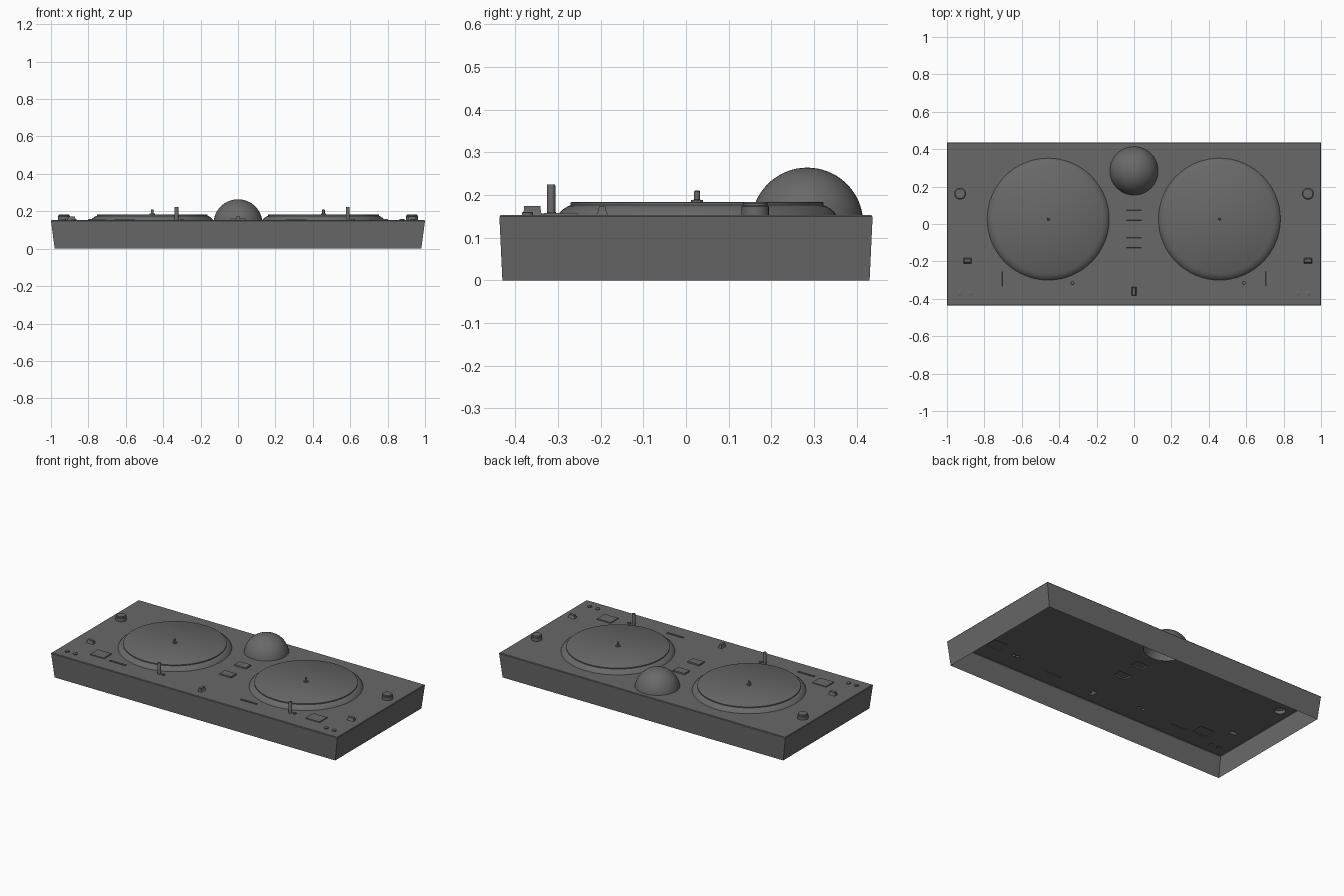
import bpy, bmesh, math

if "Cube" in bpy.data.objects:
    bpy.data.objects.remove(bpy.data.objects["Cube"])

TOP = 0.153          # height of the deck surface
holes = []           # outlines cut in the deck plate under each raised part

dark = bpy.data.materials.new("dark_grey")
dark.diffuse_color = (0.14, 0.14, 0.14, 1)
dark.use_nodes = True
dark.node_tree.nodes["Principled BSDF"].inputs["Base Color"].default_value = dark.diffuse_color


def make(name, bm, smooth=True):
    me = bpy.data.meshes.new(name)
    bm.to_mesh(me)
    bm.free()
    me.materials.append(dark)
    ob = bpy.data.objects.new(name, me)
    bpy.context.collection.objects.link(ob)
    if smooth:
        bpy.ops.object.select_all(action='DESELECT')
        ob.select_set(True)
        bpy.context.view_layer.objects.active = ob
        bpy.ops.object.shade_smooth_by_angle(angle=math.radians(35))
    return ob


def loft(name, loops, cap=True, smooth=True):
    """Skin a stack of equal-length loops, listed from bottom to top."""
    bm = bmesh.new()
    rings = [[bm.verts.new(p) for p in loop] for loop in loops]
    n = len(rings[0])
    for a, b in zip(rings, rings[1:]):
        for i in range(n):
            j = (i + 1) % n
            bm.faces.new((a[i], a[j], b[j], b[i]))
    if cap:
        bm.faces.new(rings[-1])
    return make(name, bm, smooth)


def ring(x, y, r, z, n):
    return [(x + r * math.cos(2 * math.pi * i / n),
             y + r * math.sin(2 * math.pi * i / n), z) for i in range(n)]


def rect(x, y, hx, hy, z):
    return [(x - hx, y - hy, z), (x + hx, y - hy, z),
            (x + hx, y + hy, z), (x - hx, y + hy, z)]


def round_part(name, x, y, profile, n=24, hole=True):
    loops = [ring(x, y, r, z, n) for r, z in profile]
    if hole:
        holes.append(loops[0])
    return loft(name, loops)


def block(name, x, y, steps):
    loops = [rect(x, y, hx, hy, z) for hx, hy, z in steps]
    holes.append(loops[0])
    return loft(name, loops, smooth=False)


# Case walls, open underneath
loft("case_walls", [rect(0, 0, 0.98, 0.43, 0), rect(0, 0, 1.0, 0.437, 0.149),
                    rect(0, 0, 0.997, 0.434, TOP)], cap=False, smooth=False)

# Domed centre ball
R, CZ = 0.131, 0.133
a0 = math.asin((TOP - CZ) / R)
dome = []
for i in range(17):
    a = a0 + (math.pi / 2 - 0.02 - a0) * i / 16
    dome.append((R * math.cos(a), CZ + R * math.sin(a)))
round_part("centre_dome", 0, 0.284, dome, 48)

# Turntables: platter resting on the deck, spindle, arm post, button and slot
for side, cx in (("left", -0.459), ("right", 0.457)):
    round_part(side + "_platter", cx, 0.026,
               [(0.326, TOP), (0.322, 0.159), (0.313, 0.167), (0.302, 0.174),
                (0.296, 0.176), (0.296, 0.182), (0.293, 0.184)], 64, hole=False)
    round_part(side + "_spindle", cx, 0.026,
               [(0.014, 0.184), (0.014, 0.188), (0.007, 0.189),
                (0.007, 0.208), (0.005, 0.21)], 16, hole=False)
    round_part(side + "_post", cx + 0.13, -0.316,
               [(0.01, TOP), (0.01, 0.222), (0.009, 0.224)], 16)
    round_part(side + "_post_button", cx + 0.158, -0.314,
               [(0.01, TOP), (0.01, 0.16)], 16)
    block(side + "_slot", cx - 0.148, -0.333,
          [(0.056, 0.006, TOP), (0.056, 0.006, 0.157)])

# Controls on both sides
for side, s, px in (("left", -1, -0.89), ("right", 1, 0.93)):
    round_part(side + "_knob", s * 0.93, 0.162,
               [(0.032, TOP), (0.032, 0.173), (0.029, 0.175), (0.029, 0.18),
                (0.026, 0.183)])
    block(side + "_pitch_slider", px, -0.196,
          [(0.022, 0.014, TOP), (0.02, 0.009, 0.163), (0.019, 0.008, 0.173)])
    block(side + "_pad", s * 0.753, -0.293,
          [(0.049, 0.039, TOP), (0.048, 0.038, 0.158)])
    for i, x in enumerate((0.876, 0.932)):
        round_part(f"{side}_button_{i + 1}", s * x, -0.371,
                   [(0.013, TOP), (0.013, 0.159), (0.011, 0.16)], 16)

# Centre pads and cross slider
for i, y in enumerate((0.047, -0.1)):
    block(f"centre_pad_{i + 1}", 0, y,
          [(0.041, 0.027, TOP), (0.04, 0.026, 0.161)])
block("cross_slider", 0, -0.36,
      [(0.014, 0.022, TOP), (0.009, 0.02, 0.163), (0.008, 0.019, 0.174)])

# Deck plate with openings beneath the raised controls
bm = bmesh.new()
for outline in [rect(0, 0, 0.997, 0.434, TOP)] + holes:
    vs = [bm.verts.new(p) for p in outline]
    for i, v in enumerate(vs):
        bm.edges.new((v, vs[(i + 1) % len(vs)]))
bmesh.ops.triangle_fill(bm, use_beauty=True, use_dissolve=False,
                        edges=bm.edges[:], normal=(0, 0, 1))
for f in bm.faces:
    f.normal_update()
    if f.normal.z < 0:
        f.normal_flip()
make("deck_plate", bm, smooth=False)
